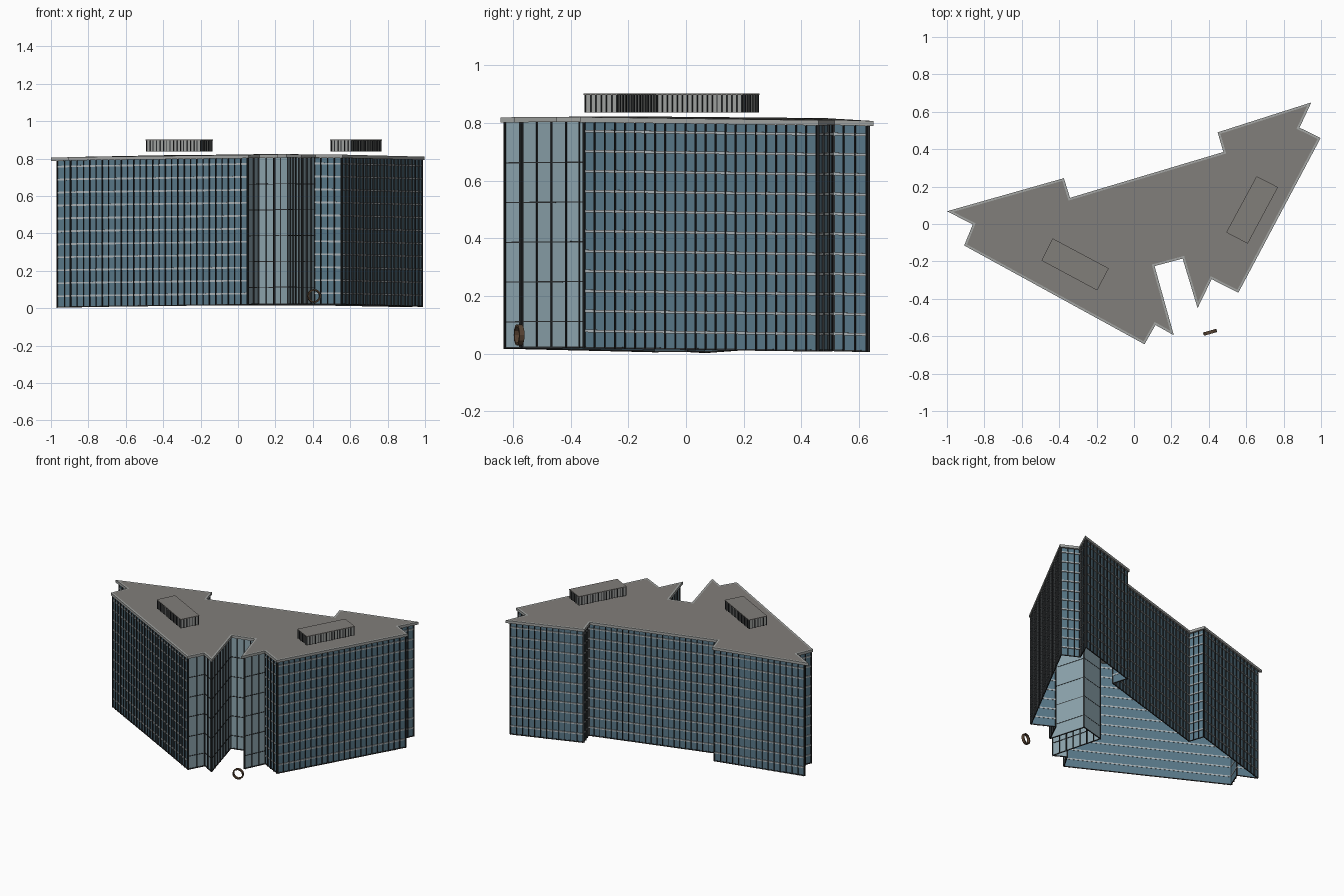
import bpy, bmesh, math
from mathutils import Vector

if "Cube" in bpy.data.objects:
    bpy.data.objects.remove(bpy.data.objects["Cube"])

# Roof outline, clockwise from the west tip
OUTLINE = [(-1.0, .068), (-.375, .245), (-.342, .14), (.478, .385), (.447, .49), (.948, .65),
           (.885, .515), (.998, .46), (.558, -.367), (.415, -.295), (.34, -.45), (.26, -.185),
           (.11, -.225), (.213, -.595), (.115, -.54), (.056, -.643), (-.908, -.115), (-.862, -.002)]
OUTLINE = [Vector(p) for p in reversed(OUTLINE)]      # counter-clockwise
N = len(OUTLINE)
ATRIUM = range(2, 8)                                  # pale glass walls around the entrance notch
WALL_TOP, ROOF_TOP = .785, .803


def material(name, rgb):
    m = bpy.data.materials.new(name)
    m.diffuse_color = (*rgb, 1)
    m.use_nodes = True
    m.node_tree.nodes["Principled BSDF"].inputs["Base Color"].default_value = m.diffuse_color
    return m


GLASS = material("blue_glass", (.10, .19, .25))
PALE = material("pale_glass", (.27, .38, .43))
DARK = material("dark_metal", (.025, .028, .03))
BAND = material("pale_metal", (.42, .46, .48))
ROOF = material("roof_grey", (.22, .21, .195))
TRIM = material("trim_grey", (.36, .37, .36))
BROWN = material("brown_metal", (.10, .06, .035))


def lift(x, y):
    # the whole block droops very slightly towards its ends
    return .0195 - .013 * (x * x + y * y) + .005 * x - .004 * y


def finish(bm, name, mat, bend=True):
    if bend:
        for v in bm.verts:
            v.co.z += lift(v.co.x, v.co.y)
    me = bpy.data.meshes.new(name)
    bm.to_mesh(me)
    bm.free()
    me.materials.append(mat)
    ob = bpy.data.objects.new(name, me)
    bpy.context.collection.objects.link(ob)
    return ob


def inset(points, d):
    # mitred inward offset of a counter-clockwise outline
    out = []
    for i, p in enumerate(points):
        e1 = (p - points[i - 1]).normalized()
        e2 = (points[(i + 1) % len(points)] - p).normalized()
        n1, n2 = Vector((-e1.y, e1.x)), Vector((-e2.y, e2.x))
        out.append(p + (n1 + n2) * d / (1 + n1.dot(n2)))
    return out


def slab(bm, a, b, near, far, z0, z1):
    # box along the wall line a-b, between two distances out from the wall
    d = (b - a).normalized()
    n = Vector((d.y, -d.x))
    base = [a + n * near, a + n * far, b + n * far, b + n * near]
    lo = [bm.verts.new((p.x, p.y, z0)) for p in base]
    hi = [bm.verts.new((p.x, p.y, z1)) for p in base]
    bm.faces.new(lo[::-1])
    bm.faces.new(hi)
    for i in range(4):
        j = (i + 1) % 4
        bm.faces.new((lo[i], lo[j], hi[j], hi[i]))


def fins(bm, a, b, spacing, width, depth, z0, z1):
    count = max(1, round((b - a).length / spacing))
    half = (b - a).normalized() * width / 2
    for k in range(count + 1):
        p = a.lerp(b, k / count)
        slab(bm, p - half, p + half, .0005, depth, z0, z1)


def ring_face(bm, lower, upper, z0, z1):
    lo = [bm.verts.new((p.x, p.y, z0)) for p in lower]
    hi = [bm.verts.new((p.x, p.y, z1)) for p in upper]
    for i in range(len(lo)):
        j = (i + 1) % len(lo)
        bm.faces.new((lo[i], lo[j], hi[j], hi[i]))


WALL = inset(OUTLINE, .013)
EDGES = [(i, WALL[i], WALL[(i + 1) % N]) for i in range(N)]

# Glass walls (open underneath), floor bands and upright fins
glass, pale, bands, mullions, rails = (bmesh.new() for _ in range(5))
for i, a, b in EDGES:
    atrium = i in ATRIUM
    bm = pale if atrium else glass
    bm.faces.new([bm.verts.new((p.x, p.y, z)) for p, z in
                  ((a, 0), (b, 0), (b, WALL_TOP), (a, WALL_TOP))])
    if atrium:
        fins(mullions, a, b, .05, .004, .007, 0, WALL_TOP)
        for k in range(5):
            z = .093 + .138 * k
            slab(rails, a, b, -.001, .003, z - .002, z + .002)
    else:
        fins(mullions, a, b, .039, .003, .009, 0, WALL_TOP)
        for k in range(11):
            z = .061 + .0693 * k
            slab(bands, a, b, -.002, .006, z - .0045, z + .0045)
    slab(rails, a, b, -.001, .004, 0, .006)
finish(glass, "glass_walls", GLASS)
finish(pale, "entrance_glass_walls", PALE)
finish(bands, "floor_bands", BAND)
finish(mullions, "upright_fins", DARK)
finish(rails, "dark_rails", DARK)

# Roof edge trim and roof deck
bm = bmesh.new()
inner = inset(OUTLINE, .012)
ring_face(bm, OUTLINE, OUTLINE, WALL_TOP, ROOF_TOP)
ring_face(bm, OUTLINE, inner, ROOF_TOP, ROOF_TOP)
bm.faces.new([bm.verts.new((p.x, p.y, WALL_TOP)) for p in reversed(OUTLINE)])
finish(bm, "roof_edge", TRIM)
bm = bmesh.new()
bm.faces.new([bm.verts.new((p.x, p.y, ROOF_TOP)) for p in inner])
finish(bm, "roof_deck", ROOF)

# Two louvred plant rooms on the roof
for name, corners in (("plant_room_west", [(-.435, -.077), (-.495, -.195), (-.197, -.355), (-.135, -.237)]),
                      ("plant_room_east", [(.655, .255), (.493, -.045), (.608, -.105), (.77, .197)])):
    pts = [Vector(c) for c in corners]
    core_pts = inset(pts, .005)
    core, louvres, cap = bmesh.new(), bmesh.new(), bmesh.new()
    ring_face(core, core_pts, core_pts, .837, .899)
    core.faces.new([core.verts.new((p.x, p.y, .837)) for p in reversed(core_pts)])
    for k in range(4):
        fins(louvres, core_pts[k], core_pts[(k + 1) % 4], .02, .004, .004, .837, .899)
    ring_face(cap, pts, pts, .897, .902)
    for z, loop in ((.902, pts), (.897, pts[::-1])):
        cap.faces.new([cap.verts.new((p.x, p.y, z)) for p in loop])
    finish(core, name + "_walls", TRIM, False)
    finish(louvres, name + "_louvres", DARK, False)
    finish(cap, name + "_cap", ROOF, False)

# Upright ring sculpture in front of the entrance
bm = bmesh.new()
SIDES = 12
profile = [(.037, -.009), (.037, .009), (.029, .009), (.029, -.009)]
rows = []
for k in range(SIDES):
    t = math.tau * k / SIDES
    rows.append([bm.verts.new((r * math.cos(t), y, r * math.sin(t))) for r, y in profile])
for k in range(SIDES):
    r0, r1 = rows[k], rows[(k + 1) % SIDES]
    for m in range(4):
        bm.faces.new((r0[m], r0[(m + 1) % 4], r1[(m + 1) % 4], r1[m]))
bmesh.ops.recalc_face_normals(bm, faces=bm.faces)
ring = finish(bm, "ring_sculpture", BROWN, False)
ring.location = (.407, -.579, .065)
ring.rotation_euler.z = math.radians(16)
